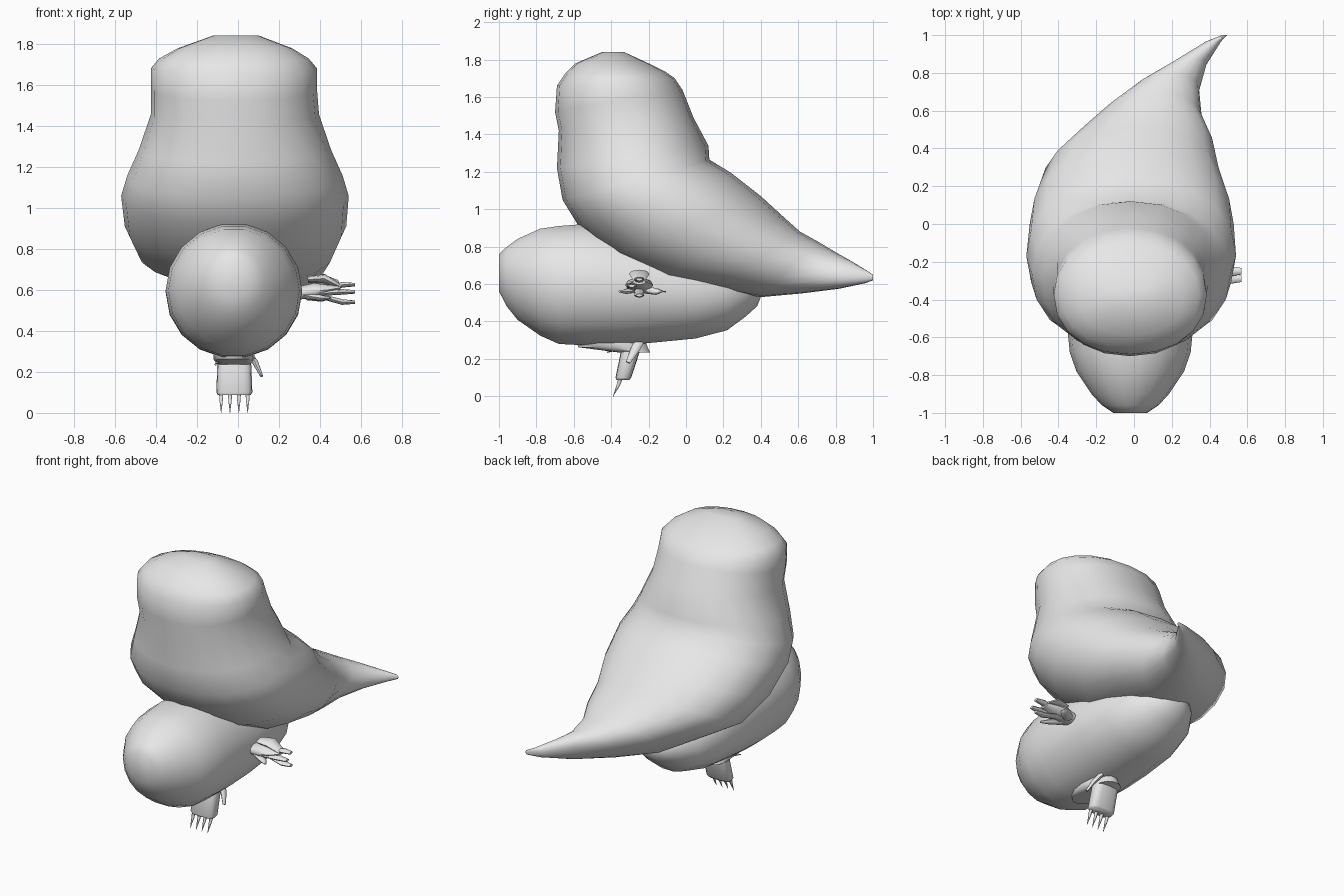
import bpy, bmesh, math
from mathutils import Vector

grey = bpy.data.materials.new("plain grey")
grey.diffuse_color = (0.8, 0.8, 0.8, 1)


def loft(name, rings, sides=16, power=2.0, angle=60):
    """Skin a closed form through rings of (centre, half-axis u, half-axis v)."""
    bm = bmesh.new()
    loops = []
    for c, u, v in rings:
        loop = []
        for i in range(sides):
            a = 2 * math.pi * i / sides
            ca, sa = math.cos(a), math.sin(a)
            p = (math.copysign(abs(ca) ** (2 / power), ca) * Vector(u)
                 + math.copysign(abs(sa) ** (2 / power), sa) * Vector(v))
            loop.append(bm.verts.new(Vector(c) + p))
        loops.append(loop)
    for a, b in zip(loops, loops[1:]):
        for i in range(sides):
            j = (i + 1) % sides
            bm.faces.new((a[i], a[j], b[j], b[i]))
    bm.faces.new(loops[0])
    bm.faces.new(loops[-1])
    bmesh.ops.recalc_face_normals(bm, faces=bm.faces)
    me = bpy.data.meshes.new(name)
    bm.to_mesh(me)
    bm.free()
    me.materials.append(grey)
    ob = bpy.data.objects.new(name, me)
    bpy.context.collection.objects.link(ob)
    bpy.context.view_layer.objects.active = ob
    ob.select_set(True)
    bpy.ops.object.shade_smooth_by_angle(angle=math.radians(angle))
    ob.select_set(False)
    return ob


def tube(name, points, radii, flat=1.0, sides=8):
    """Tapered tube along points; flat squashes its thickness."""
    rings = []
    pts = [Vector(p) for p in points]
    for i, p in enumerate(pts):
        d = (pts[min(i + 1, len(pts) - 1)] - pts[max(i - 1, 0)]).normalized()
        ref = Vector((0, 1, 0)) if abs(d.y) < 0.8 else Vector((1, 0, 0))
        u = (ref - d * ref.dot(d)).normalized()
        rings.append((p, u * radii[i], d.cross(u) * radii[i] * flat))
    return loft(name, rings, sides)


# Upper body: head, chest and bent tail (front y, z, back y, z, centre x, half width)
upper = [
    (-0.45, 1.84, -0.33, 1.84, -0.01, 0.11),
    (-0.59, 1.78, -0.19, 1.775, -0.015, 0.28),
    (-0.65, 1.72, -0.11, 1.735, -0.02, 0.365),
    (-0.69, 1.66, -0.06, 1.70, -0.02, 0.405),
    (-0.70, 1.52, -0.02, 1.64, -0.02, 0.405),
    (-0.68, 1.42, 0.04, 1.49, -0.015, 0.41),
    (-0.69, 1.22, 0.12, 1.34, -0.015, 0.47),
    (-0.66, 1.05, 0.125, 1.265, -0.015, 0.525),
    (-0.58, 0.92, 0.24, 1.195, -0.015, 0.555),
    (-0.40, 0.75, 0.40, 1.07, -0.012, 0.54),
    (-0.15, 0.62, 0.52, 0.96, -0.01, 0.48),
    (0.15, 0.575, 0.61, 0.88, 0.05, 0.38),
    (0.40, 0.53, 0.70, 0.83, 0.095, 0.265),
    (0.62, 0.55, 0.80, 0.77, 0.18, 0.165),
    (0.82, 0.575, 0.88, 0.725, 0.295, 0.09),
    (0.96, 0.605, 0.97, 0.67, 0.42, 0.04),
    (1.00, 0.62, 1.00, 0.65, 0.48, 0.012),
]
loft("upper_body", [
    ((x, (fy + by) / 2, (fz + bz) / 2), (w, 0, 0), (0, (by - fy) / 2, (bz - fz) / 2))
    for fy, fz, by, bz, x, w in upper], 20, 2.15)

# Lower body: long egg lying under the chest (y, bottom z, top z, half width)
lower = [
    (-1.00, 0.56, 0.76, 0.09), (-0.96, 0.48, 0.80, 0.15), (-0.90, 0.405, 0.845, 0.205),
    (-0.78, 0.32, 0.90, 0.285), (-0.68, 0.275, 0.915, 0.32), (-0.55, 0.268, 0.925, 0.333),
    (-0.40, 0.266, 0.91, 0.333), (-0.20, 0.28, 0.87, 0.325), (0.05, 0.305, 0.80, 0.295),
    (0.22, 0.35, 0.74, 0.24), (0.32, 0.425, 0.69, 0.17), (0.38, 0.48, 0.63, 0.10),
    (0.40, 0.53, 0.58, 0.04),
]
loft("lower_body", [
    ((-0.02, y, (b + t) / 2), (w, 0, 0), (0, 0, (t - b) / 2)) for y, b, t, w in lower], 18)

# Small side hand: flat palm, three fingers and a pointed thumb
loft("hand_palm", [
    ((0.26, -0.25, 0.58), (0, 0.05, 0), (0, 0, 0.03)),
    ((0.37, -0.25, 0.595), (0, 0.075, 0), (0, 0, 0.04)),
    ((0.44, -0.25, 0.60), (0, 0.065, 0), (0, 0, 0.025)),
    ((0.50, -0.25, 0.61), (0, 0.035, 0), (0, 0, 0.012))], 10)
tube("hand_back", [(0.34, -0.25, 0.65), (0.42, -0.25, 0.655), (0.50, -0.25, 0.615)],
     [0.04, 0.055, 0.03], 0.4)
for i, (y, z) in enumerate([(-0.25, 0.625), (-0.29, 0.59), (-0.25, 0.54)]):
    tube(f"finger_{i + 1}", [(0.32, y, 0.575), (0.42, y, 0.58 + (z - 0.58) * 0.4),
                             (0.51, y, z), (0.57, y, z)],
         [0.02, 0.025, 0.027, 0.017], 0.5)
tube("thumb", [(0.34, -0.22, 0.57), (0.41, -0.16, 0.56), (0.44, -0.11, 0.56)],
     [0.035, 0.03, 0.008], 0.6)
tube("little_finger", [(0.34, -0.28, 0.57), (0.41, -0.32, 0.56), (0.45, -0.355, 0.56)],
     [0.03, 0.022, 0.008], 0.6)

# Foot: hip plate, boxy ankle, four claws and two side spurs
loft("hip_plate", [
    ((-0.02, -0.40, 0.29), (0.10, 0, 0), (0, 0.19, 0)),
    ((-0.02, -0.39, 0.262), (0.10, 0, 0), (0, 0.19, 0)),
    ((-0.02, -0.28, 0.235), (0.08, 0, 0), (0, 0.09, 0))], 14)
loft("ankle", [
    ((-0.018, -0.29, 0.30), (0.075, 0, 0), (0, 0.05, 0)),
    ((-0.018, -0.30, 0.23), (0.083, 0, 0), (0, 0.05, 0)),
    ((-0.018, -0.335, 0.10), (0.088, 0, 0), (0, 0.042, 0)),
    ((-0.018, -0.337, 0.087), (0.08, 0, 0), (0, 0.035, 0))], 16, 3.2)
for i in range(4):
    x = -0.082 + i * 0.043
    tube(f"claw_{i + 1}", [(x, -0.345, 0.11), (x, -0.362, 0.06), (x, -0.39, 0.0)],
         [0.013, 0.009, 0.001], sides=6)
tube("right_spur", [(0.05, -0.25, 0.29), (0.085, -0.275, 0.245), (0.115, -0.31, 0.18)],
     [0.026, 0.024, 0.012], 0.6)
tube("left_spur", [(-0.06, -0.34, 0.27), (-0.10, -0.38, 0.25), (-0.11, -0.42, 0.235)],
     [0.02, 0.014, 0.006], 0.6)
